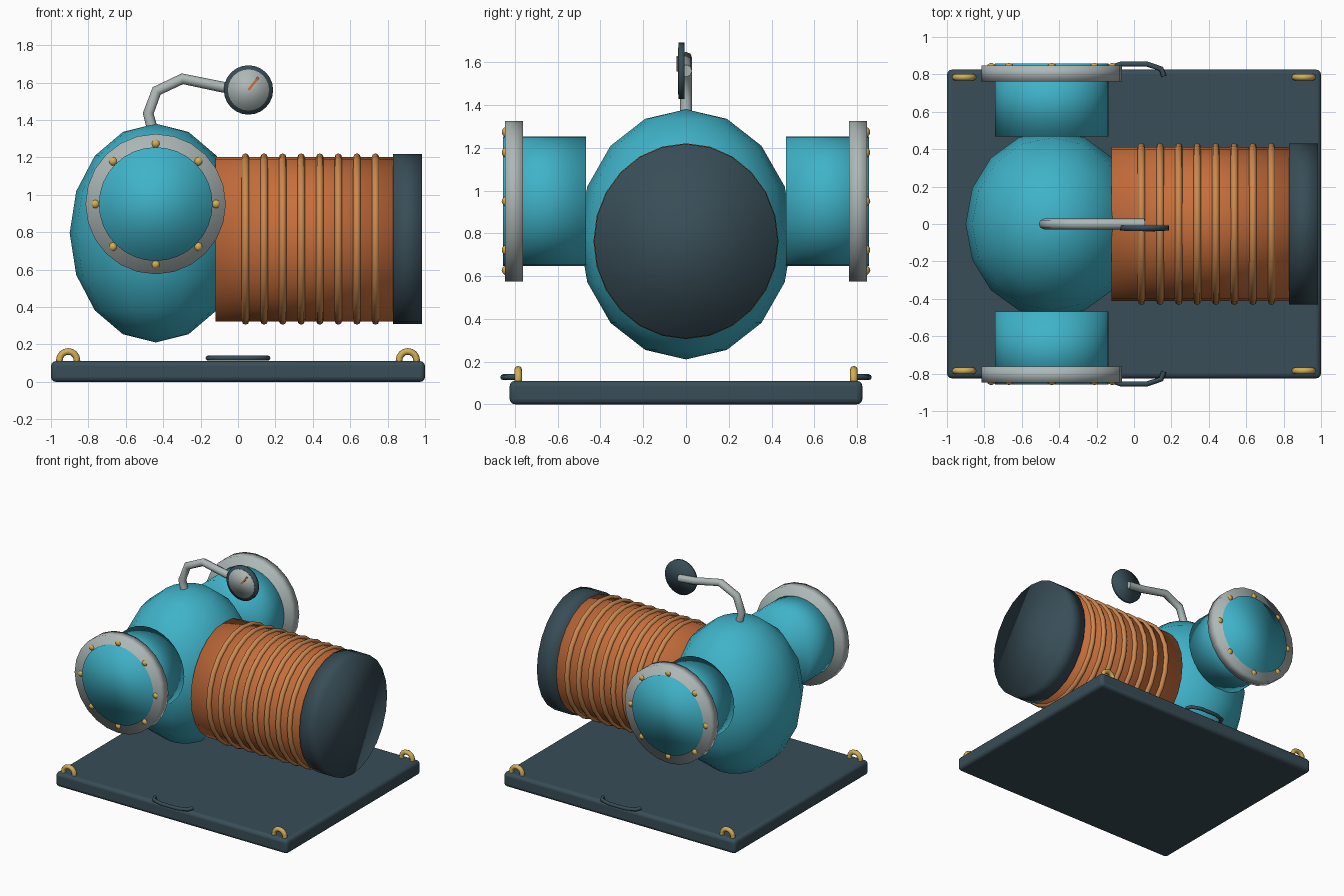
import bpy
import math
from mathutils import Matrix

if "Cube" in bpy.data.objects:
    bpy.data.objects.remove(bpy.data.objects["Cube"], do_unlink=True)


def material(name, r, g, b):
    m = bpy.data.materials.new(name)
    m.use_nodes = True
    m.diffuse_color = (r, g, b, 1)
    bsdf = next(n for n in m.node_tree.nodes if n.type == "BSDF_PRINCIPLED")
    bsdf.inputs["Base Color"].default_value = (r, g, b, 1)
    return m


TEAL = material("teal paint", 0.05, 0.45, 0.58)
SLATE = material("dark slate", 0.04, 0.075, 0.095)
COPPER = material("copper", 0.58, 0.16, 0.045)
BRONZE = material("light bronze", 0.6, 0.25, 0.08)
STEEL = material("grey steel", 0.42, 0.48, 0.47)
BRASS = material("brass", 0.65, 0.43, 0.09)


def finish(name, mat, smooth=True):
    ob = bpy.context.object
    ob.name = name
    ob.data.materials.append(mat)
    if smooth:
        bpy.ops.object.shade_smooth()
    return ob


def cylinder(name, mat, centre, radius, depth, axis, sides=24, stretch=(1, 1, 1)):
    """Cylinder lying along x or y; stretch scales it along the world axes."""
    bpy.ops.mesh.primitive_cylinder_add(vertices=sides, radius=radius, depth=depth)
    ob = finish(name, mat)
    turn = Matrix.Rotation(math.pi / 2, 4, "Y" if axis == "x" else "X")
    ob.data.transform(Matrix.Diagonal((*stretch, 1)) @ turn)
    ob.location = centre
    return ob


def torus(name, mat, centre, major, minor, axis, sides=24, stretch=(1, 1, 1)):
    bpy.ops.mesh.primitive_torus_add(major_radius=major, minor_radius=minor,
                                     major_segments=sides, minor_segments=8)
    ob = finish(name, mat)
    turn = Matrix.Rotation(math.pi / 2, 4, "Y" if axis == "x" else "X")
    ob.data.transform(Matrix.Diagonal((*stretch, 1)) @ turn)
    ob.location = centre
    return ob


def tube(name, mat, points, radius):
    curve = bpy.data.curves.new(name, "CURVE")
    curve.dimensions = "3D"
    curve.bevel_depth = radius
    curve.bevel_resolution = 2
    curve.use_fill_caps = True
    spline = curve.splines.new("POLY")
    spline.points.add(len(points) - 1)
    for p, co in zip(spline.points, points):
        p.co = (*co, 1)
    spline.use_smooth = True
    curve.materials.append(mat)
    ob = bpy.data.objects.new(name, curve)
    bpy.context.collection.objects.link(ob)
    return ob


# Base plate with rounded edges
bpy.ops.mesh.primitive_cube_add(size=1, location=(0, 0, 0.055))
base = finish("base_plate", SLATE, smooth=False)
base.data.transform(Matrix.Diagonal((2, 1.65, 0.11, 1)))
bevel = base.modifiers.new("rounded edges", "BEVEL")
bevel.width = 0.025
bevel.segments = 3
bpy.ops.object.shade_smooth_by_angle()

# Lifting eyes on the corners
for sx in (-1, 1):
    for sy in (-1, 1):
        torus("lifting_eye", BRASS, (sx * 0.908, sy * 0.785, 0.115),
              0.047, 0.018, "y", 16)

# Carrying handles on both long edges
for s in (-1, 1):
    tube("carry_handle", SLATE,
         [(x, s * y, 0.127) for x, y in ((-0.16, 0.79), (-0.145, 0.83), (-0.07, 0.855),
                                        (0.07, 0.855), (0.145, 0.83), (0.16, 0.79))], 0.014)

# Main egg-shaped vessel
bpy.ops.mesh.primitive_uv_sphere_add(segments=16, ring_count=8, radius=1,
                                     location=(-0.44, 0, 0.795))
vessel = finish("vessel", TEAL)
vessel.data.transform(Matrix.Diagonal((0.46, 0.5, 0.585, 1)))

# Ribbed barrel and its end cap, slightly taller than wide
MID = 0.763
cylinder("barrel", COPPER, (0.37, 0, MID), 0.44, 0.98, "x", stretch=(1, 0.935, 1))
for i in range(8):
    torus("barrel_rib", BRONZE, (0.04 + i * 0.0993, 0, MID), 0.438, 0.02, "x",
          stretch=(1, 0.945, 1))
cylinder("barrel_end_cap", SLATE, (0.907, 0, MID), 0.455, 0.156, "x", stretch=(1, 0.945, 1))

# Side ports with flange and bolts, mirrored front and back
PX, PZ = -0.44, 0.95
for s in (-1, 1):
    cylinder("port_neck", TEAL, (PX, s * 0.662, PZ), 0.304, 0.39, "y", 32)
    cylinder("port_flange", STEEL, (PX, s * 0.805, PZ), 0.375, 0.085, "y", 24)
    for i in range(8):
        a = i * math.pi / 4
        bpy.ops.mesh.primitive_uv_sphere_add(
            segments=8, ring_count=6, radius=0.025,
            location=(PX + 0.323 * math.cos(a), s * 0.837, PZ + 0.323 * math.sin(a)))
        finish("flange_bolt", BRASS)

# Gauge on its bent pipe
tube("gauge_pipe", STEEL, [(-0.455, 0, 1.34), (-0.48, 0, 1.435), (-0.435, 0, 1.555),
                           (-0.297, 0, 1.62), (-0.08, 0, 1.575), (0.055, 0, 1.56)], 0.029)
GX, GZ = 0.056, 1.56
cylinder("gauge_case", SLATE, (GX, -0.021, GZ), 0.132, 0.026, "y")
cylinder("gauge_dial", STEEL, (GX, -0.035, GZ), 0.11, 0.006, "y")
bpy.ops.mesh.primitive_cube_add(size=1, location=(GX + 0.026, -0.04, GZ + 0.033))
needle = finish("gauge_needle", COPPER, smooth=False)
needle.data.transform(Matrix.Diagonal((0.012, 0.008, 0.085, 1)))
needle.rotation_euler.y = math.radians(38)
